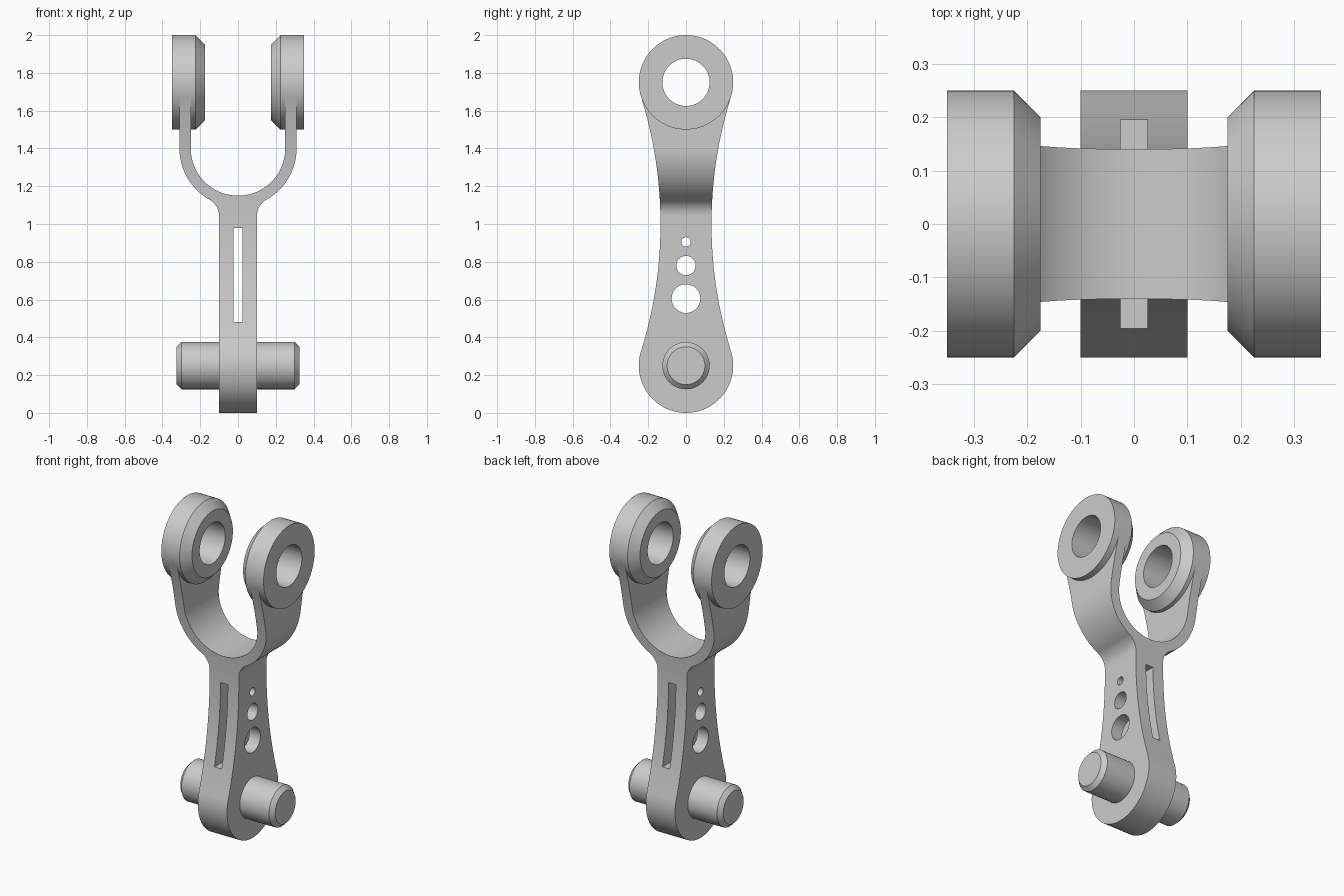
import bpy, bmesh, math
from math import cos, sin, radians, degrees, atan2, sqrt

cube = bpy.data.objects.get("Cube")
if cube:
    bpy.data.objects.remove(cube, do_unlink=True)

steel = bpy.data.materials.new("steel grey")
steel.use_nodes = True
GREY = (0.6, 0.6, 0.6, 1)
steel.diffuse_color = GREY
steel.node_tree.nodes["Principled BSDF"].inputs["Base Color"].default_value = GREY


def arc(cx, cz, r, a0, a1, n):
    angles = [radians(a0 + (a1 - a0) * i / n) for i in range(n + 1)]
    return [(cx + r * cos(a), cz + r * sin(a)) for a in angles]


def finish(name, bm):
    bmesh.ops.remove_doubles(bm, verts=bm.verts, dist=1e-5)
    bmesh.ops.recalc_face_normals(bm, faces=bm.faces)
    mesh = bpy.data.meshes.new(name)
    bm.to_mesh(mesh)
    bm.free()
    mesh.materials.append(steel)
    obj = bpy.data.objects.new(name, mesh)
    bpy.context.collection.objects.link(obj)
    return obj


def prism(name, outline, axis, half):
    """Extrude a closed outline symmetrically along x or y."""
    bm = bmesh.new()
    place = (lambda u, v, d: (d, u, v)) if axis == "x" else (lambda u, v, d: (u, d, v))
    ends = [[bm.verts.new(place(u, v, d)) for u, v in outline] for d in (-half, half)]
    for end in ends:
        bm.faces.new(end)
    n = len(outline)
    for i in range(n):
        j = (i + 1) % n
        bm.faces.new((ends[0][i], ends[0][j], ends[1][j], ends[1][i]))
    return finish(name, bm)


def lathe_x(name, profile, z, closed, steps=72):
    """Turn (x, radius) points around a horizontal axis at height z."""
    bm = bmesh.new()
    verts = [bm.verts.new((x, 0, z + r)) for x, r in profile]
    pairs = list(zip(verts, verts[1:] + verts[:1]))
    edges = [bm.edges.new(p) for p in (pairs if closed else pairs[:-1])]
    bmesh.ops.spin(bm, geom=verts + edges, cent=(0, 0, z), axis=(1, 0, 0),
                   angle=2 * math.pi, steps=steps)
    return finish(name, bm)


def boolean(obj, cutter, operation):
    cutter.hide_render = True
    mod = obj.modifiers.new("cut", "BOOLEAN")
    mod.operation, mod.solver, mod.object = operation, "EXACT", cutter
    bpy.context.view_layer.objects.active = obj
    bpy.ops.object.modifier_apply(modifier=mod.name)
    bpy.data.objects.remove(cutter, do_unlink=True)


def smooth(obj):
    bpy.ops.object.select_all(action="DESELECT")
    obj.select_set(True)
    bpy.context.view_layer.objects.active = obj
    bpy.ops.object.shade_smooth_by_angle(angle=radians(25))


# Fork outline seen from the front: stem, fillet, U-shaped yoke
STEM, FILLET, INNER, OUTER, YOKE_Z = 0.1, 0.1, 0.25, 0.31, 1.4
fx = STEM + FILLET
fdz = sqrt((OUTER + FILLET) ** 2 - fx ** 2)
meet = degrees(atan2(fdz, fx))
half = [(STEM, -0.1)]
half += arc(fx, YOKE_Z - fdz, FILLET, 180, 180 - meet, 12)
half += arc(0, YOKE_Z, OUTER, -meet, 0, 20)[1:]
half += [(OUTER, 1.9), (INNER, 1.9)]
half += arc(0, YOKE_Z, INNER, 0, -90, 28)
front_outline = half + [(-x, z) for x, z in reversed(half[:-1])]

# Waisted outline seen from the side, tangent to the rounded lower end
END_R, LOW_Z, TOP_Z, WAIST, WAIST_R = 0.25, 0.25, 1.75, 0.135, 2.25
tilt = degrees(atan2(1 - LOW_Z, WAIST + WAIST_R))
half = arc(0, LOW_Z, END_R, -90, tilt, 32)
half += arc(WAIST + WAIST_R, 1, WAIST_R, 180 + tilt, 180 - tilt, 32)[1:]
half += [(0.1, TOP_Z - 0.2)]
side_outline = half + [(-y, z) for y, z in reversed(half[1:])]

fork = prism("fork_body", front_outline, "y", 0.4)
boolean(fork, prism("side_shape", side_outline, "x", 0.5), "INTERSECT")

# Slot through the stem and three graded cross holes
slot = [(-0.025, 0.48), (0.025, 0.48), (0.025, 0.98), (-0.025, 0.98)]
boolean(fork, prism("slot_cutter", slot, "y", 0.5), "DIFFERENCE")
for z, r in ((0.605, 0.076), (0.78, 0.051), (0.905, 0.025)):
    boolean(fork, prism("hole_cutter", arc(0, z, r, 0, 360, 48)[:-1], "x", 0.2), "DIFFERENCE")
smooth(fork)

# Chamfered eye rings on the fork arms
for name, s in (("left_eye_ring", 1), ("right_eye_ring", -1)):
    ring = [(0.175, 0.125), (0.175, 0.2), (0.225, 0.25), (0.35, 0.25), (0.35, 0.125)]
    smooth(lathe_x(name, [(s * x, r) for x, r in ring], TOP_Z, True))

# Chamfered cross pin
pin = [(-0.325, 0), (-0.325, 0.1), (-0.3, 0.125), (0.3, 0.125), (0.325, 0.1), (0.325, 0)]
smooth(lathe_x("cross_pin", pin, LOW_Z, False))
